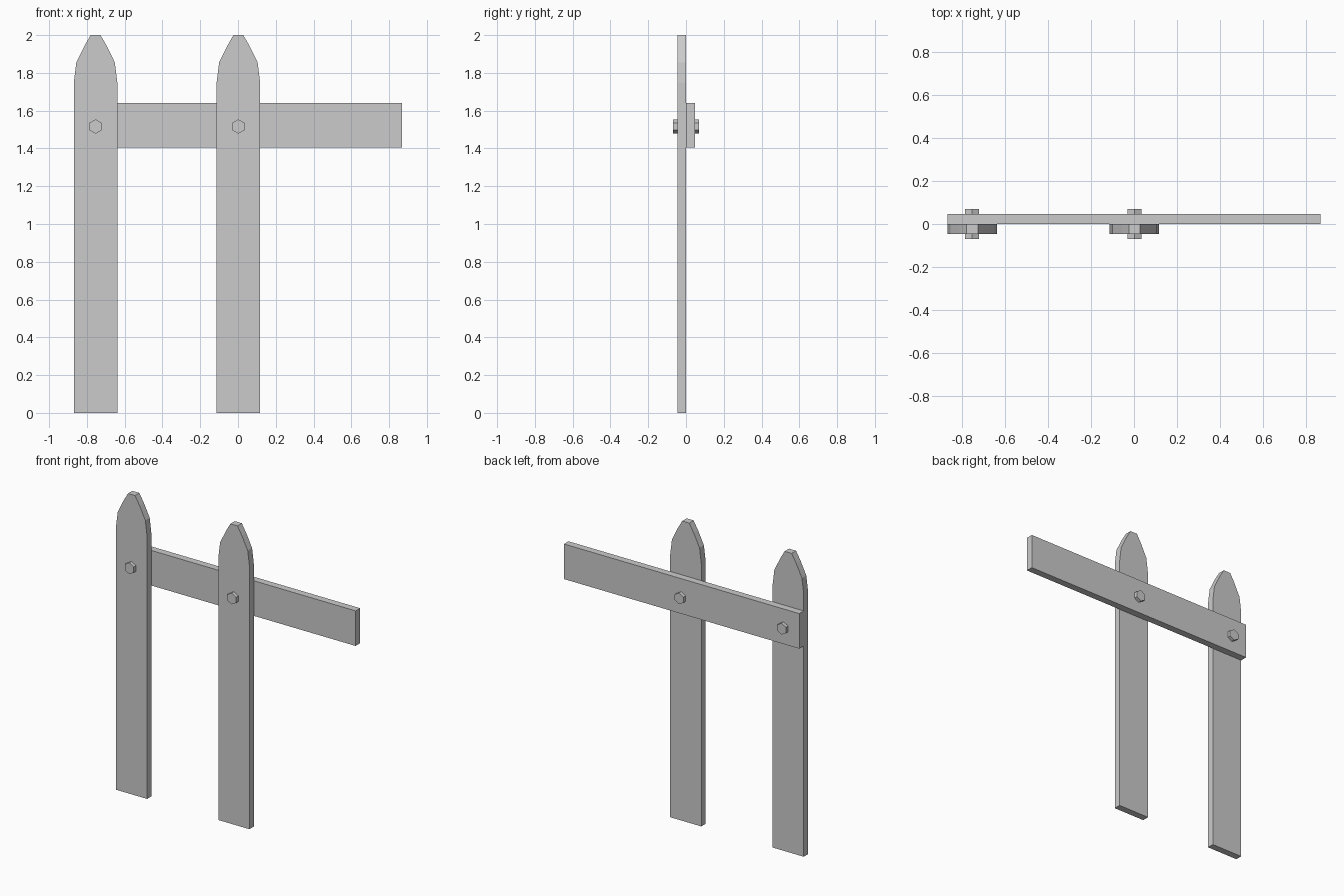
import bpy, bmesh
from math import sin, cos, pi

if "Cube" in bpy.data.objects:
    bpy.data.objects.remove(bpy.data.objects["Cube"])


def prism(name, profile, y0, y1, x=0.0, z=0.0):
    """Extrude an x-z outline from y0 (front) to y1 (back)."""
    bm = bmesh.new()
    face = bm.faces.new([bm.verts.new((x + px, y0, z + pz)) for px, pz in profile])
    ext = bmesh.ops.extrude_face_region(bm, geom=[face])
    verts = [v for v in ext["geom"] if isinstance(v, bmesh.types.BMVert)]
    bmesh.ops.translate(bm, verts=verts, vec=(0, y1 - y0, 0))
    bmesh.ops.recalc_face_normals(bm, faces=bm.faces)
    mesh = bpy.data.meshes.new(name)
    bm.to_mesh(mesh)
    bm.free()
    obj = bpy.data.objects.new(name, mesh)
    bpy.context.collection.objects.link(obj)
    return obj


# Half outline of a pointed picket, mirrored to the other side
half = [(0.115, 0), (0.115, 1.75), (0.102, 1.855), (0.059, 1.943), (0.026, 2.0)]
picket = half + [(-px, pz) for px, pz in reversed(half)]

# Hexagonal bolt outline, corner pointing up
hexagon = [(0.038 * sin(i * pi / 3), 0.038 * cos(i * pi / 3)) for i in range(6)]

# Pickets with their through bolts
for side, x in (("left", -0.754), ("middle", 0.002)):
    prism(f"{side}_picket", picket, -0.046, 0.0, x)
    prism(f"{side}_bolt", hexagon, -0.07, 0.07, x, 1.516)

# Cross rail behind the pickets
prism("cross_rail", [(-0.869, 1.406), (0.868, 1.406), (0.868, 1.64), (-0.869, 1.64)],
      0.0, 0.047)
